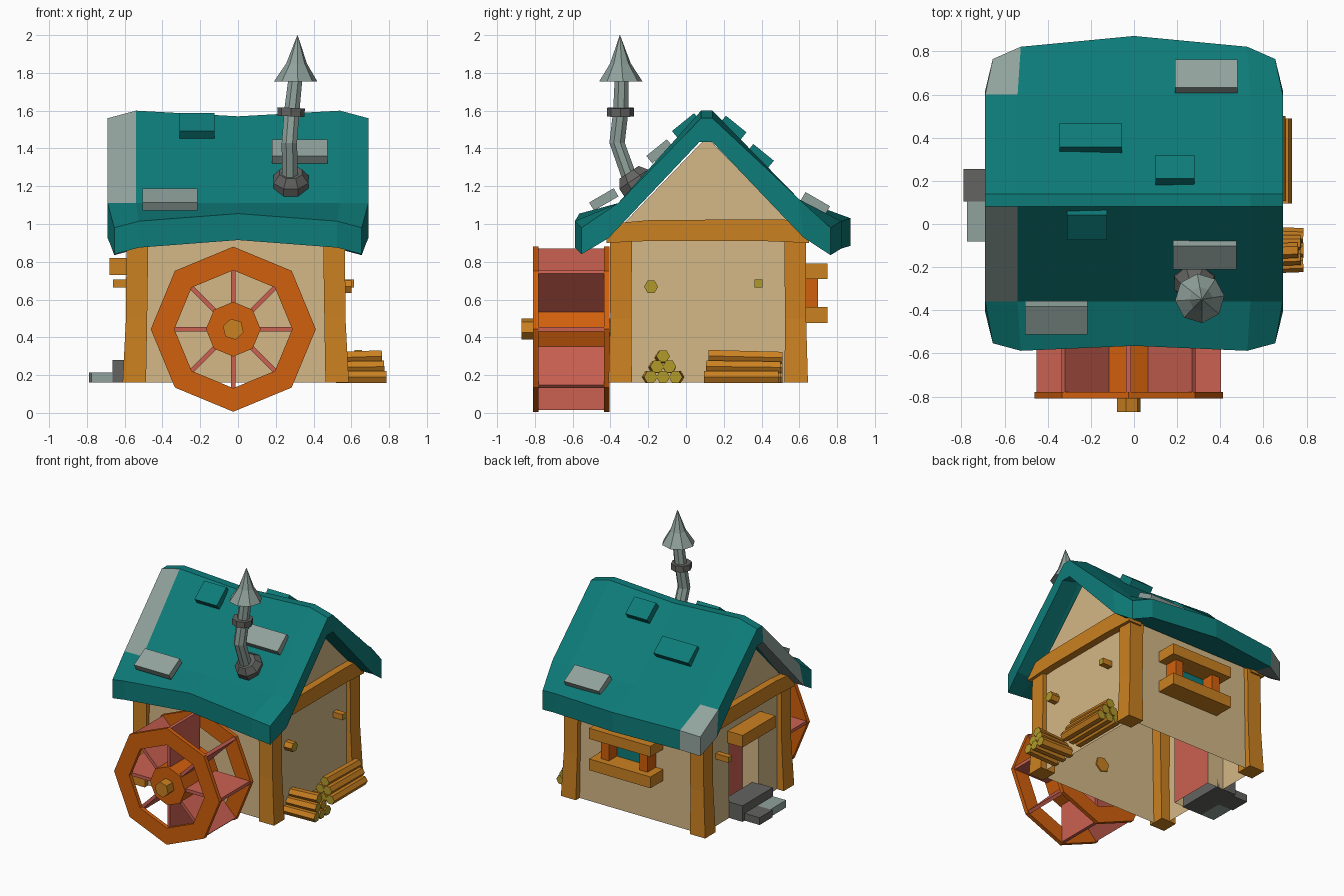
import bpy, bmesh, math
from mathutils import Vector, Matrix

if "Cube" in bpy.data.objects:
    bpy.data.objects.remove(bpy.data.objects["Cube"])

COL = {
    "roof_teal": (0.004, 0.20, 0.19), "plaster": (0.66, 0.48, 0.24),
    "wood": (0.60, 0.22, 0.015), "wheel_orange": (0.64, 0.115, 0.004),
    "paddle_red": (0.60, 0.12, 0.085), "pale_grey": (0.28, 0.36, 0.33),
    "dark_grey": (0.125, 0.125, 0.12), "cut_wood": (0.44, 0.32, 0.023),
}
MATS = {}
for k, c in COL.items():
    MATS[k] = bpy.data.materials.new(k)
    MATS[k].diffuse_color = (*c, 1)


def mesh(name, verts, faces, mats, idx=None):
    me = bpy.data.meshes.new(name)
    me.from_pydata([tuple(v) for v in verts], [], faces)
    for m in mats:
        me.materials.append(MATS[m])
    if idx:
        for p, i in zip(me.polygons, idx):
            p.material_index = i
    bm = bmesh.new()
    bm.from_mesh(me)
    bmesh.ops.recalc_face_normals(bm, faces=bm.faces)
    bm.to_mesh(me)
    bm.free()
    ob = bpy.data.objects.new(name, me)
    bpy.context.collection.objects.link(ob)
    return ob


def loft(name, rings, mat, cap_mat=None, closed=False):
    """Skin a list of equal rings; capped at the ends, or closed into a loop."""
    n, m = len(rings[0]), len(rings)
    verts = [v for r in rings for v in r]
    faces, idx = [], []
    for i in range(m if closed else m - 1):
        a, b = i * n, (i + 1) % m * n
        for j in range(n):
            k = (j + 1) % n
            faces.append((a + j, a + k, b + k, b + j))
            idx.append(0)
    if not closed:
        faces += [tuple(range(n)), tuple(range((m - 1) * n, m * n))]
        idx += [1, 1]
    return mesh(name, verts, faces, [mat, cap_mat or mat], idx)


def ring(c, r, n, axis=(0, 0, 1), phase=0):
    q = Vector(axis).to_track_quat('Z', 'Y')
    return [Vector(c) + q @ Vector((r * math.cos(t), r * math.sin(t), 0))
            for t in (phase + math.tau * i / n for i in range(n))]


def rod(name, a, b, r, n, mat, cap=None, phase=0):
    ax = Vector(b) - Vector(a)
    return loft(name, [ring(a, r, n, ax, phase), ring(b, r, n, ax, phase)], mat, cap)


def box(name, x, y, z, mat, rot=None):
    c = Vector((sum(x) / 2, sum(y) / 2, sum(z) / 2))
    rings = [[Vector((p, q, h)) for p, q in
              ((x[0], y[0]), (x[1], y[0]), (x[1], y[1]), (x[0], y[1]))] for h in z]
    if rot:
        rings = [[c + rot @ (v - c) for v in r] for r in rings]
    return loft(name, rings, mat)


# Walls: open-bottomed shell with gables and a recessed doorway on the left
gable = [(-.37, .16), (-.37, .96), (.11, 1.46), (.6, .96), (.6, .16)]
door = [(.28, .16), (.28, .74), (-.07, .74), (-.07, .16)]
L, R, D = -.555, .535, -.42
v = [(L, *p) for p in gable] + [(R, *p) for p in gable]
v += [(L, *p) for p in door] + [(D, *p) for p in door]
f = [(0, 1, 2, 3, 4, 10, 11, 12, 13), (5, 6, 7, 8, 9), (0, 1, 6, 5), (3, 4, 9, 8),
     (10, 11, 15, 14), (11, 12, 16, 15), (12, 13, 17, 16), (14, 15, 16, 17)]
mesh("walls", v, f, ["plaster", "paddle_red"], [0] * 7 + [1])

# Corner posts, slightly pinched in the middle
for sx, fx in ((-1, -.012), (1, -.012)):
    for sy, cy in ((-1, -.345), (1, .58)):
        rings = []
        for z, off, h in ((.16, .012, .062), (.5, 0, .056), (.98, -.005, .058)):
            cx, yy = fx + sx * (.525 + off), cy + sy * off * .3
            rings.append([(cx + a * h, yy + b * h, z)
                          for a, b in ((-1, -1), (1, -1), (1, 1), (-1, 1))])
        loft("corner_post", rings, "wood")

# Gable beams
for x in ((-.61, -.5), (.48, .59)):
    loft("gable_beam", [[(x[0], y, a), (x[1], y, a), (x[1], y, b), (x[0], y, b)]
                        for y, a, b in ((-.42, .9, 1.0), (-.2, .91, 1.02),
                                        (.4, .91, 1.025), (.65, .9, 1.02))], "wood")

# Roof: bent profile lofted along x, with two patches of grey
# (x, eave x, ridge z, front eave y z, back eave y z)
S = [(.69, .655, 1.56, -.553, .98, .765, .98), (.54, .525, 1.6, -.588, 1.015, .822, 1.015),
     (0, 0, 1.57, -.565, 1.055, .872, 1.03)]
stations = [(-s[0], -s[1], *s[2:]) for s in S] + S[1::-1]
v, f, idx = [], [], []
for x, ex, rz, fy, fz, by, bz in stations:
    v += [(ex, fy, fz), (x, -.36, 1.11), (x, .08, rz), (x, .14, rz), (x, .6, 1.13),
          (ex, by, bz), (ex, by, bz - .145), (x, .62, .93), (x, .14, rz - .127),
          (x, .07, rz - .127), (x, -.41, .925), (ex, fy, fz - .14)]
for i in range(4):
    for j in range(12):
        k = (j + 1) % 12
        f.append((i * 12 + j, i * 12 + k, i * 12 + 12 + k, i * 12 + 12 + j))
        idx.append(int(i == 0 and j in (1, 4, 5, 6, 9)))
for base in (0, 48):
    for j in range(5):
        f.append((base + j, base + j + 1, base + 10 - j, base + 11 - j))
        idx.append(int(base == 0 and j in (1, 4)))
mesh("roof", v, f, ["roof_teal", "pale_grey"], idx)

# Loose roof tiles: x range, y centre, z centre, depth, slope side, colour
for x, y, z, d, s, m in (((.19, .48), .685, 1.11, .15, -1, "pale_grey"),
                         ((-.345, -.055), .395, 1.36, .14, -1, "roof_teal"),
                         ((.1, .28), .25, 1.51, .14, -1, "roof_teal"),
                         ((-.31, -.125), .0, 1.52, .15, 1, "roof_teal"),
                         ((.18, .475), -.14, 1.385, .14, 1, "pale_grey"),
                         ((-.505, -.215), -.435, 1.13, .15, 1, "pale_grey")):
    ang = math.radians(30 if z < 1.2 else 39) * s
    box("roof_tile", x, (y - d / 2, y + d / 2), (z - .025, z + .025), m,
        Matrix.Rotation(ang, 3, 'X'))

# Chimney: base on the slope, crooked pipe, collar, pointed cap
nrm = Vector((0, -.55, .83)).normalized()
bc = Vector((.28, -.265, 1.22))
loft("chimney_base", [ring(bc + nrm * h, r, 8, nrm, math.pi / 8)
                      for h, r in ((-.05, .1), (.02, .1), (.065, .065))], "dark_grey")
loft("chimney_pipe", [ring(c, r, 8, phase=math.pi / 8) for c, r in
                      (((.275, -.29, 1.22), .046), ((.272, -.365, 1.43), .044),
                       ((.285, -.345, 1.6), .044), ((.305, -.34, 1.78), .04))], "pale_grey")
rod("chimney_collar", (.28, -.347, 1.57), (.282, -.347, 1.615), .072, 8, "dark_grey")
loft("chimney_cap", [ring(c, r, 8, phase=.1) for c, r in
                     (((.305, -.345, 1.755), .115), ((.31, -.347, 1.85), .055),
                      ((.315, -.35, 2.0), .001))], "pale_grey")

# Water wheel: two octagonal rims, eight paddles, hub and axle
wx, wz = -.025, .443
for y0, y1 in ((-.81, -.78), (-.435, -.405)):
    loft("wheel_rim", [ring((wx, y, wz), r, 8, (0, 1, 0)) for y, r in
                       ((y0, .437), (y1, .437), (y1, .312), (y0, .312))],
         "wheel_orange", closed=True)
for i in range(8):
    rot = Matrix.Rotation(i * math.pi / 4, 3, 'Y')
    rings = [[Vector((wx, 0, wz)) + rot @ Vector((x, y, z))
              for x, y in ((-.012, -.785), (.012, -.785), (.012, -.43), (-.012, -.43))]
             for z in (.12, .428)]
    loft("wheel_paddle", rings, "paddle_red")
rod("wheel_hub", (wx, -.8, wz), (wx, -.405, wz), .145, 8, "wheel_orange")
rod("wheel_axle", (wx, -.872, wz), (wx, -.36, wz), .057, 6, "wood", phase=.3)

# Back window: sill, header, jambs and pane
box("window_header", (-.23, .28), (.58, .75), (.71, .79), "wood")
box("window_sill", (-.23, .28), (.58, .75), (.475, .56), "wood")
for x in (-.17, .15):
    box("window_jamb", (x, x + .065), (.58, .7), (.55, .72), "wheel_orange")
box("window_pane", (-.12, .17), (.598, .606), (.55, .72), "roof_teal")

# Doorway lintel and steps
box("door_lintel", (-.68, -.53), (-.09, .3), (.73, .82), "wood")
box("upper_step", (-.665, -.5), (-.08, .28), (.16, .28), "dark_grey")
box("lower_step_dark", (-.79, -.6), (.105, .255), (.16, .215), "dark_grey")
box("lower_step_pale", (-.775, -.6), (-.08, .105), (.16, .215), "pale_grey")

# Wall pegs
rod("wall_peg", (.5, -.185, .668), (.6, -.185, .668), .037, 6, "wood", "cut_wood")
rod("wall_peg", (.5, .385, .684), (.615, .385, .684), .03, 4, "wood", "cut_wood", math.pi / 4)
rod("wall_peg", (-.5, .42, .684), (-.662, .42, .684), .03, 4, "wood", "cut_wood", math.pi / 4)

# Two firewood stacks, three-two-one
for row in range(3):
    z = .19 + row * .051
    for i in range(3 - row):
        o = (i + row / 2) * .066
        y = -.187 + o
        rod("short_log", (.52, y + (i - 1) * .01, z), (.785 - .012 * row, y, z + .004 * row),
            .036, 6, "wood", "cut_wood")
        x = .575 + o * .93
        rod("long_log", (x, .095 + .012 * row, z + .005 * row), (x, .51 - .01 * i, z),
            .036, 6, "wood", "cut_wood")

for m in bpy.data.materials:
    if m.users and not m.is_grease_pencil:
        m.use_nodes = True
        m.node_tree.nodes["Principled BSDF"].inputs["Base Color"].default_value = m.diffuse_color
